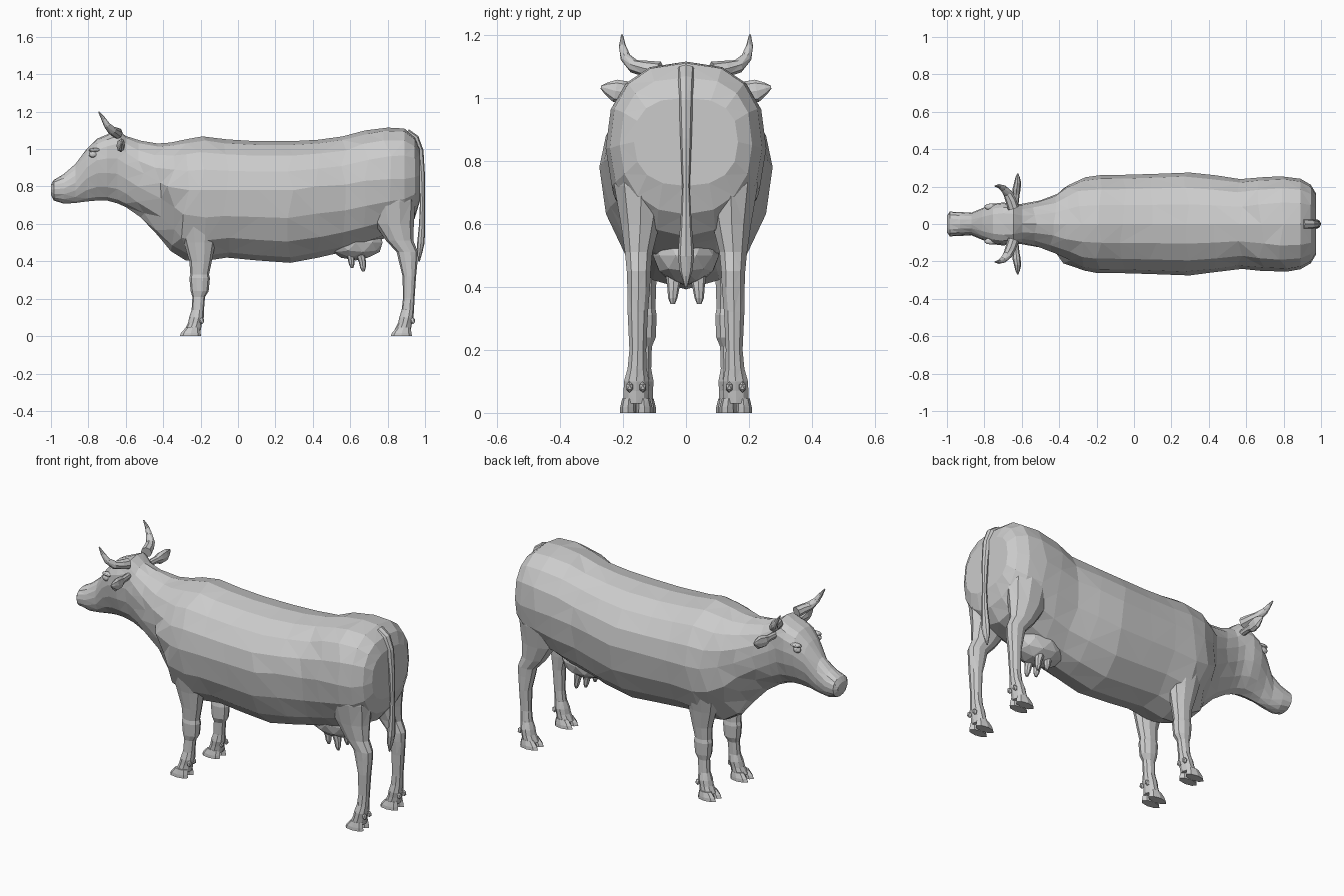
import bpy, bmesh, math, random
from mathutils import Vector

random.seed(4)


def loft(name, rings, mirror=False, cap_start=True, cap_end=True, tri=True):
    """Skin a list of equal-length point rings into a flat-shaded mesh."""
    bm = bmesh.new()
    vr = [[bm.verts.new(p) for p in r] for r in rings]
    n = len(vr[0])
    for a, b in zip(vr, vr[1:]):
        for i in range(n):
            j = (i + 1) % n
            bm.faces.new((a[i], a[j], b[j], b[i]))
    if cap_start:
        bm.faces.new(vr[0])
    if cap_end:
        bm.faces.new(vr[-1])
    bmesh.ops.recalc_face_normals(bm, faces=bm.faces)
    if tri:
        bmesh.ops.triangulate(bm, faces=bm.faces)
    return finish(name, bm, mirror)


def finish(name, bm, mirror):
    me = bpy.data.meshes.new(name)
    bm.to_mesh(me)
    bm.free()
    ob = bpy.data.objects.new(name, me)
    bpy.context.collection.objects.link(ob)
    if mirror:
        m = ob.modifiers.new("mirror", 'MIRROR')
        m.use_axis = (False, True, False)
        m.use_mirror_merge = False
    return ob


def section(x, zb, zt, w, zm, pt=2.0, pb=2.0, n=16, jit=0.0):
    """Vertical cross-section: separate roundness above and below the widest line."""
    ring = []
    for i in range(n):
        a = 2 * math.pi * i / n
        c, s = math.cos(a), math.sin(a)
        p, h = (pt, zt - zm) if s >= 0 else (pb, zm - zb)
        y = math.copysign(abs(c) ** (2 / p), c) * w
        z = zm + math.copysign(abs(s) ** (2 / p), s) * h
        dx = random.uniform(-jit, jit) if abs(s) < 0.95 else 0
        ring.append((x + dx, y, z))
    return ring


def limb(name, rows, n=10, mirror=True):
    """Stack of horizontal ellipses: (z, x, y, rx, ry)."""
    loft(name, [[(x + rx * math.cos(2 * math.pi * i / n),
                  y + ry * math.sin(2 * math.pi * i / n), z) for i in range(n)]
                for z, x, y, rx, ry in rows], mirror)


def sweep(name, rows, ref, n=8, mirror=False):
    """Tube along a path: (x, y, z, radius along ref, radius across)."""
    pts = [Vector(r[:3]) for r in rows]
    rings = []
    for i, (p, r) in enumerate(zip(pts, rows)):
        t = (pts[min(i + 1, len(pts) - 1)] - pts[max(i - 1, 0)]).normalized()
        u = (Vector(ref) - t * t.dot(Vector(ref))).normalized()
        v = t.cross(u)
        rings.append([p + u * r[3] * math.cos(2 * math.pi * k / n)
                      + v * r[4] * math.sin(2 * math.pi * k / n) for k in range(n)])
    loft(name, rings, mirror)


def blob(name, loc, size, mirror=False, sub=2):
    """Faceted ellipsoid."""
    bm = bmesh.new()
    bmesh.ops.create_icosphere(bm, subdivisions=sub, radius=1)
    bmesh.ops.scale(bm, vec=size, verts=bm.verts)
    bmesh.ops.translate(bm, vec=loc, verts=bm.verts)
    finish(name, bm, mirror)


# Head and torso share the ring behind the skull
nape = section(-0.60, 0.69, 1.07, 0.108, 0.92, 2.2, 1.8)
head = [section(*s) for s in (
    (-1.0, 0.755, 0.81, 0.045, 0.785), (-0.985, 0.725, 0.835, 0.066, 0.785, 2.4, 2.2),
    (-0.93, 0.708, 0.868, 0.064, 0.79), (-0.87, 0.712, 0.92, 0.060, 0.82),
    (-0.81, 0.72, 1.0, 0.085, 0.90, 2.4, 1.7), (-0.755, 0.725, 1.055, 0.108, 0.94, 2.6, 1.7),
    (-0.70, 0.725, 1.078, 0.115, 0.95, 2.8, 1.8), (-0.645, 0.71, 1.105, 0.108, 0.95, 2.8, 1.8))]
loft("head", head + [nape], cap_end=False)

torso = [section(*s, jit=0.022) for s in (
    (-0.52, 0.635, 1.045, 0.125, 0.87, 2, 1.6), (-0.43, 0.54, 1.03, 0.16, 0.82, 2, 1.6),
    (-0.36, 0.455, 1.035, 0.21, 0.80, 2, 1.7), (-0.28, 0.405, 1.052, 0.25, 0.78, 2, 1.8),
    (-0.19, 0.40, 1.068, 0.262, 0.78), (-0.06, 0.42, 1.052, 0.263, 0.78),
    (0.10, 0.405, 1.042, 0.268, 0.78), (0.28, 0.392, 1.042, 0.275, 0.78),
    (0.43, 0.42, 1.05, 0.26, 0.80), (0.56, 0.45, 1.068, 0.24, 0.81),
    (0.68, 0.48, 1.10, 0.25, 0.83, 2.2), (0.80, 0.53, 1.115, 0.255, 0.84, 2.4))]
rump = [section(*s) for s in (
    (0.89, 0.56, 1.11, 0.242, 0.84, 2.5), (0.945, 0.63, 1.065, 0.21, 0.85, 2.6, 2.2),
    (0.972, 0.72, 1.0, 0.165, 0.86, 2.6, 2.4))]
loft("torso", [nape] + torso + rump, cap_start=False)

# Legs
limb("front_leg", [
    (0.74, -0.20, 0.15, 0.11, 0.085), (0.62, -0.205, 0.142, 0.115, 0.078),
    (0.50, -0.205, 0.138, 0.085, 0.055), (0.40, -0.20, 0.135, 0.060, 0.042),
    (0.33, -0.205, 0.132, 0.050, 0.037), (0.31, -0.205, 0.132, 0.055, 0.041),
    (0.24, -0.205, 0.132, 0.048, 0.038), (0.21, -0.21, 0.135, 0.034, 0.028),
    (0.14, -0.215, 0.138, 0.033, 0.029), (0.10, -0.222, 0.14, 0.039, 0.039),
    (0.07, -0.230, 0.142, 0.037, 0.039), (0.03, -0.243, 0.145, 0.044, 0.042)])
limb("hind_leg", [
    (0.86, 0.82, 0.14, 0.12, 0.10), (0.72, 0.825, 0.142, 0.125, 0.09),
    (0.60, 0.835, 0.145, 0.105, 0.065), (0.51, 0.865, 0.150, 0.073, 0.046),
    (0.45, 0.905, 0.150, 0.057, 0.040), (0.40, 0.910, 0.150, 0.050, 0.038),
    (0.32, 0.916, 0.153, 0.036, 0.034), (0.20, 0.913, 0.153, 0.031, 0.028),
    (0.14, 0.908, 0.155, 0.033, 0.032), (0.10, 0.900, 0.157, 0.038, 0.042),
    (0.07, 0.893, 0.158, 0.037, 0.042), (0.03, 0.880, 0.158, 0.044, 0.044)])

# Cloven hooves and dewclaws
for label, x, y in (("front", -0.255, 0.147), ("hind", 0.873, 0.158)):
    for side, d in (("inner", -0.026), ("outer", 0.026)):
        limb(f"{label}_hoof_{side}", [
            (0.0, x, y + d, 0.057, 0.026), (0.018, x + 0.003, y + d, 0.052, 0.025),
            (0.045, x + 0.012, y + d * 0.9, 0.037, 0.021)], n=8)
        blob(f"{label}_dewclaw_{side}", (x + 0.062, y + d * 0.8, 0.082),
             (0.014, 0.012, 0.018), True, 1)

# Horns, ears, eyes, nostrils
sweep("horn", [
    (-0.645, 0.085, 1.085, 0.030, 0.030), (-0.658, 0.125, 1.092, 0.029, 0.026),
    (-0.675, 0.165, 1.100, 0.025, 0.022), (-0.700, 0.192, 1.128, 0.018, 0.017),
    (-0.722, 0.202, 1.165, 0.011, 0.011), (-0.745, 0.203, 1.20, 0.003, 0.003)],
    (1, 0, 0), mirror=True)
sweep("ear", [
    (-0.635, 0.09, 1.02, 0.016, 0.018), (-0.63, 0.155, 1.02, 0.018, 0.020),
    (-0.628, 0.185, 1.018, 0.022, 0.034), (-0.622, 0.225, 1.022, 0.018, 0.036),
    (-0.622, 0.252, 1.030, 0.011, 0.020), (-0.622, 0.27, 1.034, 0.003, 0.005)],
    (1, 0, 0), mirror=True)
blob("eye", (-0.775, 0.094, 0.972), (0.024, 0.014, 0.018), True)
blob("brow", (-0.765, 0.092, 0.995), (0.036, 0.018, 0.012), True)
blob("nostril", (-0.978, 0.045, 0.805), (0.017, 0.018, 0.014), True, 1)

# Tail with a tuft
sweep("tail", [
    (0.90, 0, 1.085, 0.025, 0.030), (0.945, 0, 1.055, 0.024, 0.026),
    (0.970, 0, 0.99, 0.022, 0.022), (0.981, 0, 0.87, 0.018, 0.018),
    (0.986, 0, 0.72, 0.013, 0.012), (0.984, 0, 0.60, 0.016, 0.018),
    (0.978, 0, 0.50, 0.020, 0.026), (0.972, 0, 0.45, 0.014, 0.020),
    (0.968, 0, 0.40, 0.004, 0.004)], (1, 0, 0.01))

# Udder and teats
blob("udder", (0.63, 0, 0.50), (0.15, 0.105, 0.095))
for label, x, z in (("front", 0.605, 0.365), ("hind", 0.665, 0.345)):
    limb(f"{label}_teat", [
        (z + 0.09, x - 0.01, 0.038, 0.026, 0.026), (z + 0.05, x, 0.04, 0.019, 0.019),
        (z + 0.02, x + 0.003, 0.042, 0.015, 0.015), (z, x + 0.005, 0.042, 0.007, 0.007)], n=8)
